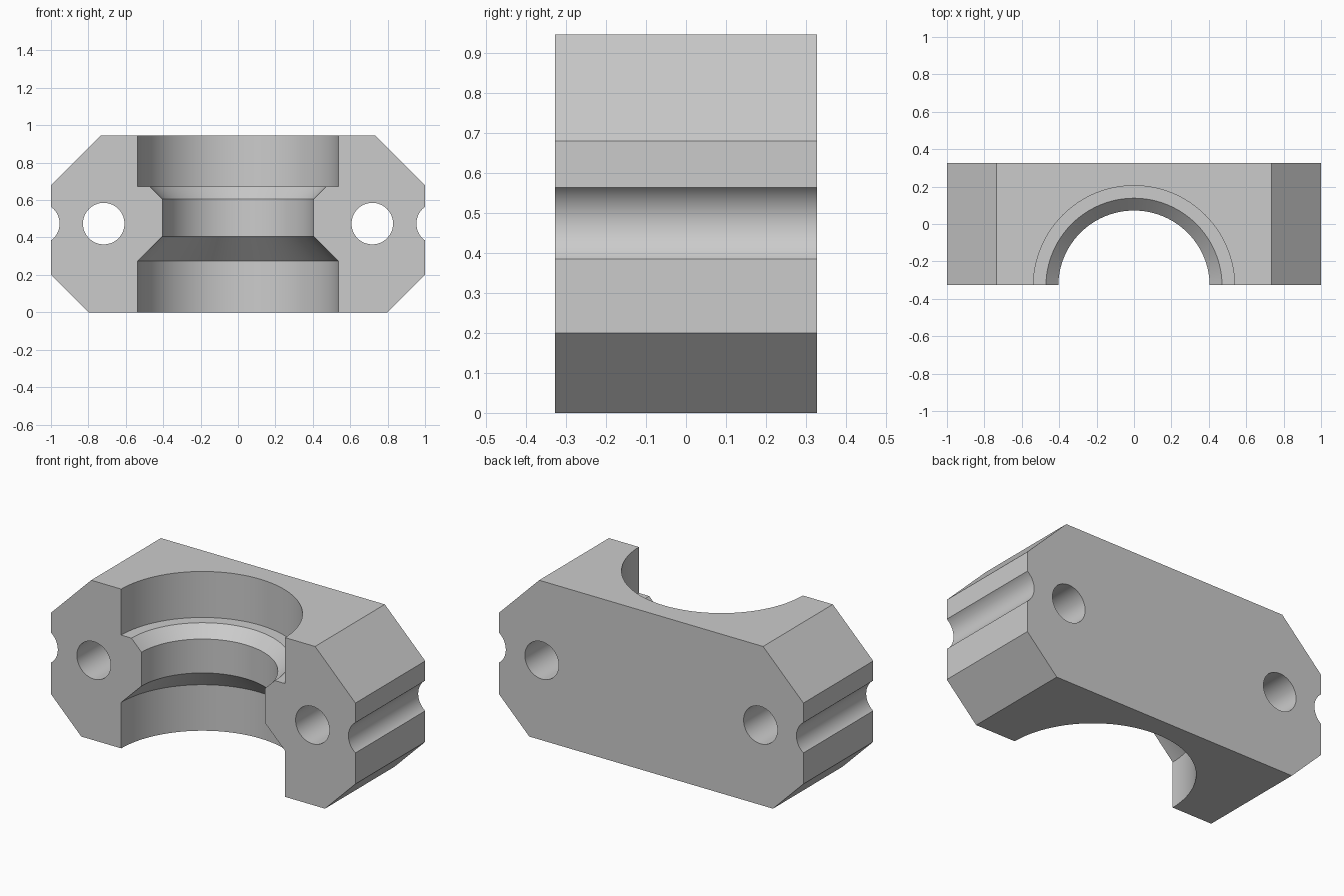
import bpy, bmesh, math
from mathutils import Matrix, Vector

cube = bpy.data.objects.get("Cube")
if cube:
    bpy.data.objects.remove(cube, do_unlink=True)

HALF_DEPTH = 0.327
MID_Z = 0.474

grey = bpy.data.materials.new("plain grey")
grey.use_nodes = True
colour = (0.6, 0.6, 0.6, 1)
grey.diffuse_color = colour
grey.node_tree.nodes["Principled BSDF"].inputs["Base Color"].default_value = colour


def finish(name, bm):
    bmesh.ops.recalc_face_normals(bm, faces=bm.faces)
    mesh = bpy.data.meshes.new(name)
    bm.to_mesh(mesh)
    bm.free()
    mesh.materials.append(grey)
    obj = bpy.data.objects.new(name, mesh)
    bpy.context.collection.objects.link(obj)
    return obj


def cross_cylinder(name, x, radius):
    bm = bmesh.new()
    place = Matrix.Translation((x, 0, MID_Z)) @ Matrix.Rotation(math.pi / 2, 4, 'X')
    bmesh.ops.create_cone(bm, cap_ends=True, segments=64, radius1=radius,
                          radius2=radius, depth=1, matrix=place)
    return finish(name, bm)


# Block: chamfered outline mirrored across x, extruded through the depth
right_side = [(0.8, 0), (1, 0.2), (1, 0.68), (0.735, 0.945)]
outline = right_side + [(-x, z) for x, z in reversed(right_side)]
bm = bmesh.new()
face = bm.faces.new([bm.verts.new((x, -HALF_DEPTH, z)) for x, z in outline])
extruded = bmesh.ops.extrude_face_region(bm, geom=[face])["geom"]
bmesh.ops.translate(bm, vec=(0, 2 * HALF_DEPTH, 0),
                    verts=[v for v in extruded if isinstance(v, bmesh.types.BMVert)])
block = finish("clamp_block", bm)

# Stepped bore: profile of radius and height, turned about a vertical axis
profile = [(0, -0.1), (0.538, -0.1), (0.538, 0.273), (0.405, 0.405),
           (0.405, 0.606), (0.471, 0.672), (0.538, 0.672), (0.538, 1.1), (0, 1.1)]
axis = Vector((0, -0.333, 0))
bm = bmesh.new()
verts = [bm.verts.new(axis + Vector((r, 0, z))) for r, z in profile]
edges = [bm.edges.new(pair) for pair in zip(verts, verts[1:])]
bmesh.ops.spin(bm, geom=verts + edges, cent=axis, axis=(0, 0, 1),
               angle=2 * math.pi, steps=96)
bmesh.ops.remove_doubles(bm, verts=bm.verts, dist=1e-5)
cutters = [finish("bore_cutter", bm)]

# Bolt holes and the half-round notches on the ends
for side, sign in (("left", 1), ("right", -1)):
    cutters.append(cross_cylinder(side + "_hole_cutter", sign * 0.718, 0.111))
    cutters.append(cross_cylinder(side + "_notch_cutter", sign * 1.065, 0.111))

bpy.ops.object.select_all(action='DESELECT')
bpy.context.view_layer.objects.active = block
block.select_set(True)
for cutter in cutters:
    cut = block.modifiers.new(cutter.name, 'BOOLEAN')
    cut.operation = 'DIFFERENCE'
    cut.solver = 'EXACT'
    cut.object = cutter
    bpy.ops.object.modifier_apply(modifier=cut.name)
for cutter in cutters:
    bpy.data.objects.remove(cutter, do_unlink=True)

bpy.ops.object.shade_smooth_by_angle(angle=math.radians(25))
